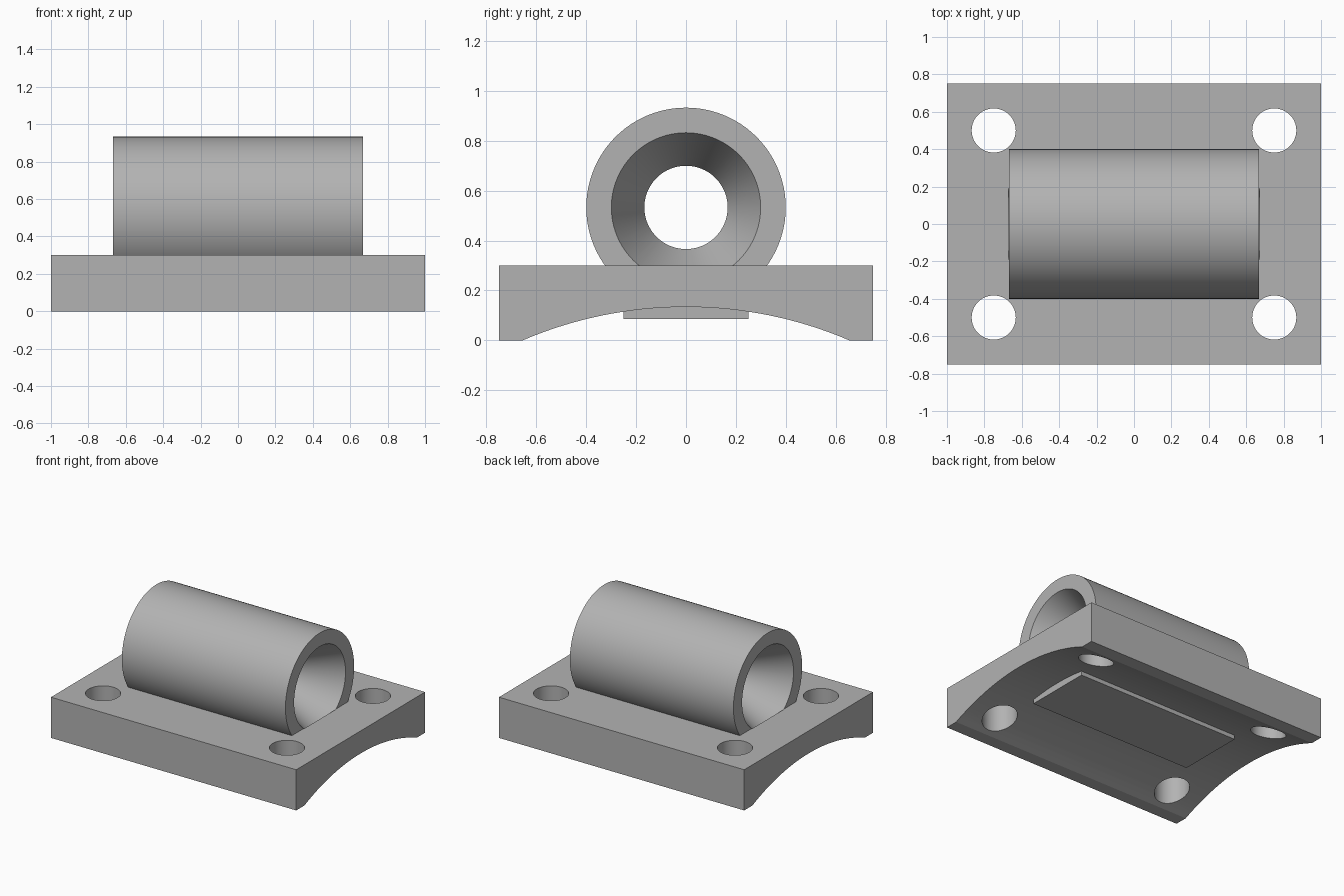
import bpy
import bmesh
from math import sin, cos, pi, asin
from mathutils import Vector

if "Cube" in bpy.data.objects:
    bpy.data.objects.remove(bpy.data.objects["Cube"])

PLATE_TOP, AXIS_Z, TUBE_HALF = 0.3, 0.533, 0.667
ARCH_R, ARCH_TOP = 1.667, 0.134

grey = bpy.data.materials.new("plain_grey")
grey.use_nodes = True
grey.diffuse_color = (0.45, 0.45, 0.45, 1)
grey.node_tree.nodes["Principled BSDF"].inputs["Base Color"].default_value = grey.diffuse_color


def loft(name, rings):
    """Closed solid skinned through rings of equal point count."""
    bm = bmesh.new()
    loops = [[bm.verts.new(p) for p in ring] for ring in rings]
    for a, b in zip(loops, loops[1:]):
        for i in range(len(a)):
            bm.faces.new((a[i - 1], a[i], b[i], b[i - 1]))
    bm.faces.new(loops[0])
    bm.faces.new(loops[-1])
    bmesh.ops.recalc_face_normals(bm, faces=bm.faces)
    mesh = bpy.data.meshes.new(name)
    bm.to_mesh(mesh)
    bm.free()
    mesh.materials.append(grey)
    ob = bpy.data.objects.new(name, mesh)
    bpy.context.collection.objects.link(ob)
    return ob


def along_x(name, profile, half):
    return loft(name, [[(x, y, z) for y, z in profile] for x in (-half, half)])


def circle(r, n):
    return [(r * cos(2 * pi * i / n), r * sin(2 * pi * i / n)) for i in range(n)]


def combine(target, tool, operation):
    mod = target.modifiers.new(operation.lower(), "BOOLEAN")
    mod.operation, mod.solver, mod.object = operation, "EXACT", tool
    bpy.context.view_layer.objects.active = target
    bpy.ops.object.modifier_apply(modifier=mod.name)
    bpy.data.objects.remove(tool)


# Base plate with an arched underside
centre_z = ARCH_TOP - ARCH_R
half_angle = pi / 2 - asin(-centre_z / ARCH_R)
arch = [(ARCH_R * sin(half_angle * i / 16), max(0, centre_z + ARCH_R * cos(half_angle * i / 16)))
        for i in range(-16, 17)]
corners = [(0.75, 0), (0.75, PLATE_TOP), (-0.75, PLATE_TOP), (-0.75, 0)]
mount = along_x("flanged_tube_mount", arch + corners, 1)

# Tube resting in the plate, its buried underside cut flat
tube = [(y, z + AXIS_Z) for y, z in circle(0.4, 96) if z + AXIS_Z > 0.2]
combine(mount, along_x("tube", tube, TUBE_HALF), "UNION")

# Flat pad under the arch
pad = [(-0.25, 0.085), (0.25, 0.085), (0.25, 0.2), (-0.25, 0.2)]
combine(mount, along_x("under_pad", pad, TUBE_HALF), "UNION")

# Straight bore, flared at both ends
flare = [(-0.67, 0.301), (-0.4, 0.167), (0.4, 0.167), (0.67, 0.301)]
bore = loft("bore", [[(x, y, z + AXIS_Z) for y, z in circle(r, 96)] for x, r in flare])
combine(mount, bore, "DIFFERENCE")

# Bolt holes in the four corners
for sx in (-1, 1):
    for sy in (-1, 1):
        middle = Vector((0.75 * sx, 0.5 * sy, 0))
        rings = [[middle + Vector((x, y, z)) for x, y in circle(0.118, 48)] for z in (-0.1, 0.5)]
        combine(mount, loft("bolt_hole", rings), "DIFFERENCE")

bpy.ops.object.select_all(action="DESELECT")
mount.select_set(True)
bpy.context.view_layer.objects.active = mount
bpy.ops.object.shade_smooth_by_angle(angle=pi / 9)
